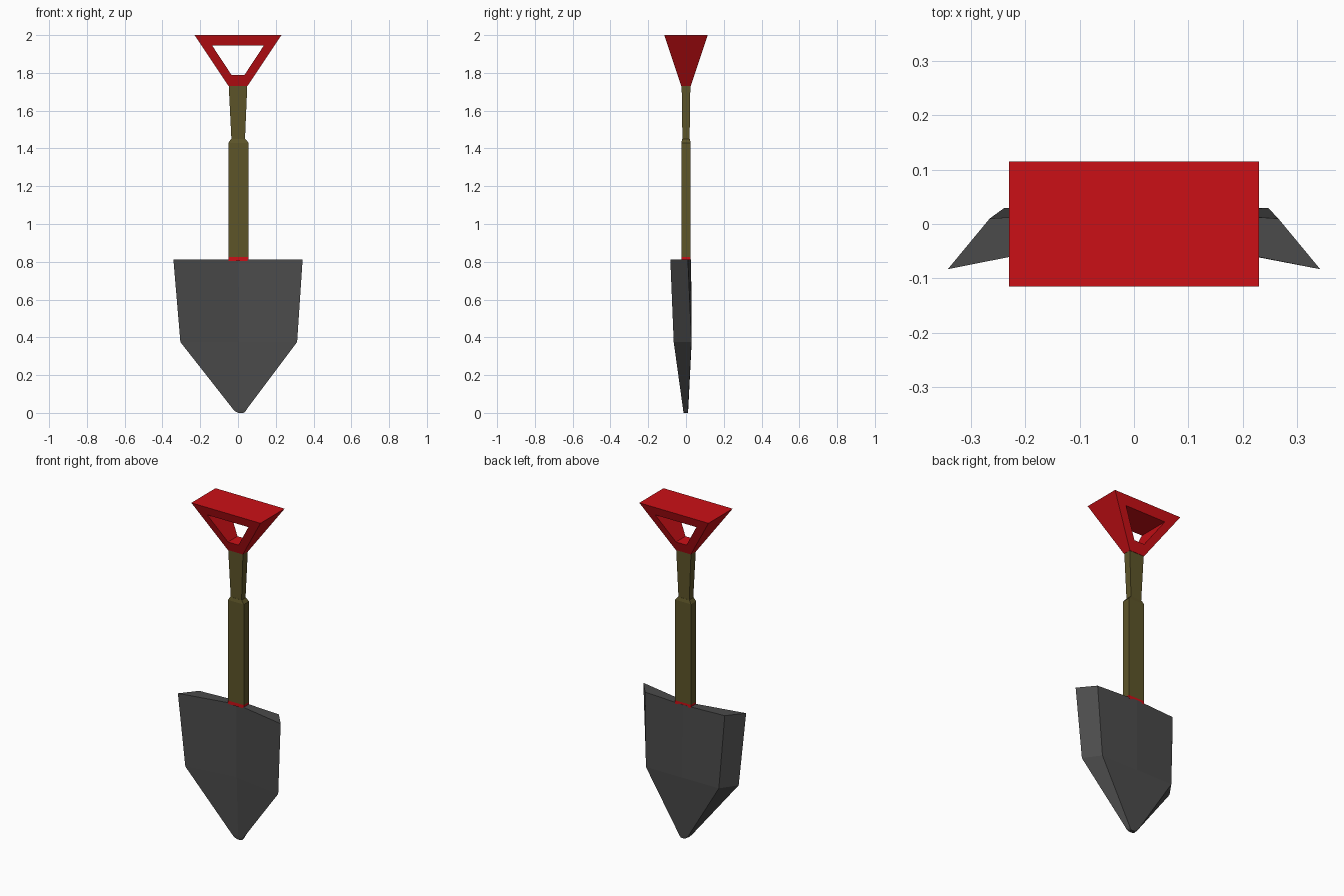
import bpy, bmesh

if "Cube" in bpy.data.objects:
    bpy.data.objects.remove(bpy.data.objects["Cube"])


def material(name, color):
    m = bpy.data.materials.new(name)
    m.diffuse_color = color
    m.use_nodes = True
    m.node_tree.nodes["Principled BSDF"].inputs["Base Color"].default_value = m.diffuse_color
    return m


red = material("red_paint", (0.60, 0.005, 0.008, 1))
olive = material("olive_wood", (0.11, 0.09, 0.022, 1))
grey = material("dark_steel", (0.07, 0.07, 0.07, 1))


def finish(bm, name, mat):
    bmesh.ops.recalc_face_normals(bm, faces=bm.faces)
    mesh = bpy.data.meshes.new(name)
    bm.to_mesh(mesh)
    bm.free()
    mesh.materials.append(mat)
    obj = bpy.data.objects.new(name, mesh)
    bpy.context.collection.objects.link(obj)
    return obj


def loft(name, rings, mat):
    """Skin a stack of equal-length vertex rings and cap both ends."""
    bm = bmesh.new()
    rows = [[bm.verts.new(p) for p in ring] for ring in rings]
    n = len(rows[0])
    for a, b in zip(rows, rows[1:]):
        for i in range(n):
            j = (i + 1) % n
            bm.faces.new((a[i], a[j], b[j], b[i]))
    bm.faces.new(rows[0])
    bm.faces.new(rows[-1])
    return finish(bm, name, mat)


def rect(z, hx, hy, cx=0.0):
    return [(cx - hx, -hy, z), (cx + hx, -hy, z), (cx + hx, hy, z), (cx - hx, hy, z)]


# Shaft: collar, thick lower part with bevelled shoulder, flared upper part
loft("shaft_collar", [rect(0.805, 0.053, 0.025, 0.003), rect(0.825, 0.053, 0.025, 0.003)], red)
loft("lower_shaft", [rect(0.825, 0.053, 0.025, 0.003), rect(1.43, 0.053, 0.025, 0.003),
                     rect(1.45, 0.038, 0.02, 0.001)], olive)
loft("upper_shaft", [rect(1.45, 0.036, 0.019, 0.001), rect(1.73, 0.049, 0.023)], olive)


# Blade: six-sided section, hollow in front and bulged at the back
def section(z, cx, wing_x, wing_y, front_y, corner_x, corner_y, back_y):
    return [(cx - wing_x, wing_y, z), (cx, front_y, z), (cx + wing_x, wing_y, z),
            (cx + corner_x, corner_y, z), (cx, back_y, z), (cx - corner_x, corner_y, z)]


loft("blade", [
    section(0.0, 0.015, 0.013, -0.012, -0.012, 0.011, 0.009, 0.010),
    section(0.007, 0.013, 0.026, -0.014, -0.013, 0.022, 0.010, 0.011),
    section(0.022, 0.010, 0.038, -0.016, -0.014, 0.032, 0.011, 0.012),
    section(0.375, 0.004, 0.309, -0.065, -0.018, 0.243, 0.029, 0.030),
    section(0.812, 0.0, 0.342, -0.083, -0.015, 0.265, 0.010, 0.027),
], grey)

# Grip: flared block with a trapezoid opening running front to back
outer = [(-0.05, 1.73), (0.05, 1.73), (0.23, 2.0), (-0.23, 2.0)]
inner = [(-0.035, 1.79), (0.035, 1.79), (0.137, 1.945), (-0.137, 1.945)]
bm = bmesh.new()


def ring_at(points, side):
    return [bm.verts.new((x, side * (0.025 + (z - 1.73) / 0.27 * 0.09), z)) for x, z in points]


rings = [ring_at(outer, -1), ring_at(inner, -1), ring_at(inner, 1), ring_at(outer, 1)]
for k in range(4):
    a, b = rings[k], rings[(k + 1) % 4]
    for i in range(4):
        j = (i + 1) % 4
        bm.faces.new((a[i], a[j], b[j], b[i]))
finish(bm, "grip", red)
